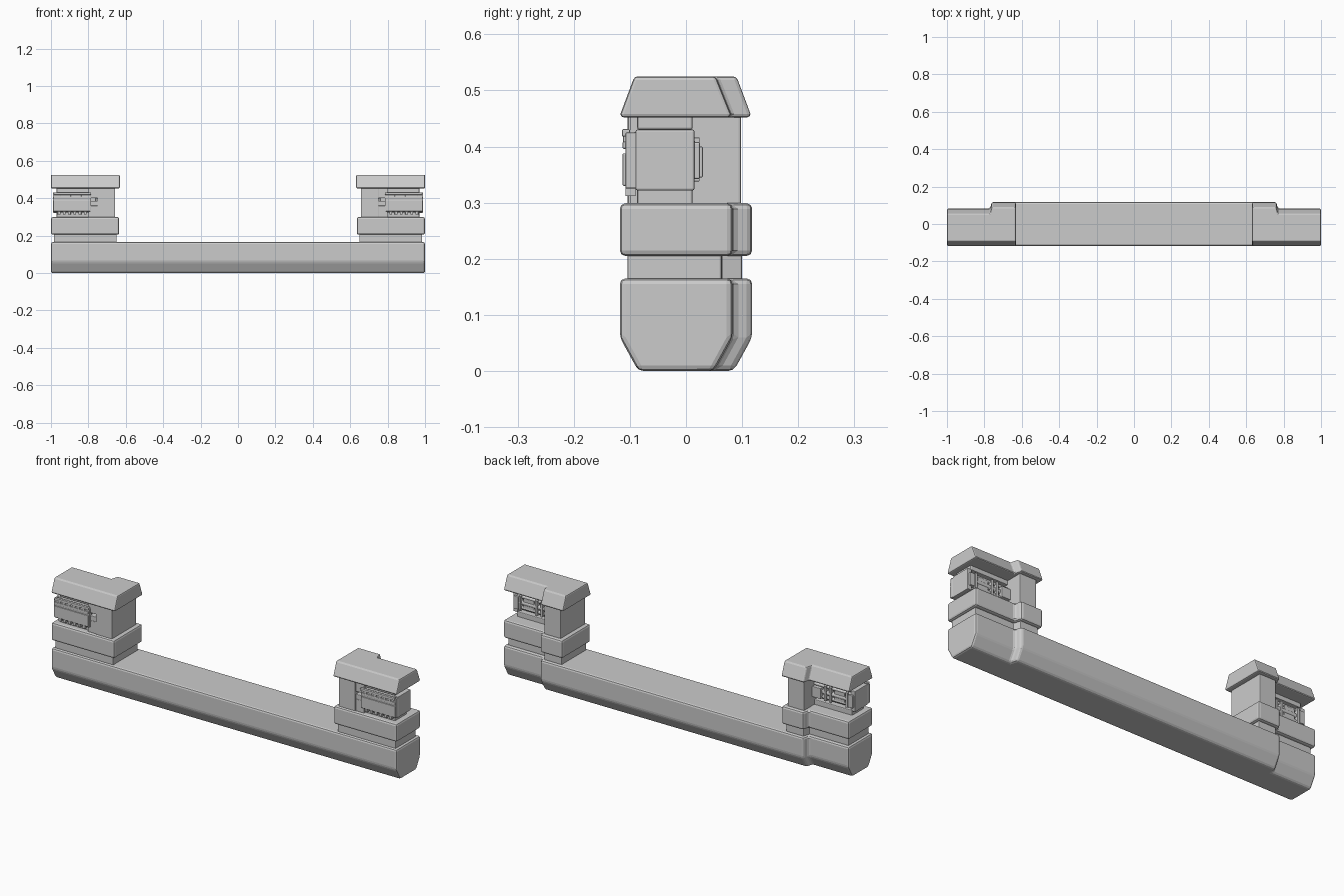
import bpy, bmesh, math
from mathutils import Matrix

if "Cube" in bpy.data.objects:
    bpy.data.objects.remove(bpy.data.objects["Cube"])


def finish(bm, name, bevel, mirror):
    bmesh.ops.recalc_face_normals(bm, faces=bm.faces)
    me = bpy.data.meshes.new(name)
    bm.to_mesh(me)
    bm.free()
    ob = bpy.data.objects.new(name, me)
    bpy.context.collection.objects.link(ob)
    if bevel:
        b = ob.modifiers.new("bevel", "BEVEL")
        b.width, b.segments, b.limit_method = bevel, 2, "ANGLE"
        b.angle_limit = math.radians(25)
    if mirror:
        ob.modifiers.new("mirror", "MIRROR").use_axis[0] = True
    return ob


def loft(name, rings, bevel, mirror=True):
    """Skin stacked plan outlines; rings = [(z, [(x, y), ...]), ...]"""
    bm = bmesh.new()
    loops = [[bm.verts.new((x, y, z)) for x, y in pts] for z, pts in rings]
    n = len(loops[0])
    for a, b in zip(loops, loops[1:]):
        for i in range(n):
            j = (i + 1) % n
            bm.faces.new((a[i], a[j], b[j], b[i]))
    bm.faces.new(loops[0][::-1])
    bm.faces.new(loops[-1])
    return finish(bm, name, bevel, mirror)


def box(name, x0, x1, y0, y1, z0, z1, bevel=0.002):
    pts = [(x0, y0), (x1, y0), (x1, y1), (x0, y1)]
    return loft(name, [(z0, pts), (z1, pts)], bevel)


def rod(name, x0, x1, y, z, r):
    bm = bmesh.new()
    m = Matrix.Translation(((x0 + x1) / 2, y, z)) @ Matrix.Rotation(math.pi / 2, 4, "Y")
    bmesh.ops.create_cone(bm, cap_ends=True, segments=12, radius1=r, radius2=r,
                          depth=x1 - x0, matrix=m)
    return finish(bm, name, 0, True)


def tower(x0, x1, front, back_in, back_out, step=0.76):
    """Stepped plan of a tower: deeper on the inner side"""
    return [(x0, front), (x1, front), (x1, back_out), (step + 0.01, back_out),
            (step, back_in), (x0, back_in)]


def beam(front, back_in, back_out):
    half = [(1, front), (1, back_out), (0.77, back_out), (0.76, back_in)]
    return half + [(-x, y) for x, y in reversed(half)]


# long base beam with chamfered underside and narrower ends
loft("base_beam", [(0, beam(-0.085, 0.085, 0.05)),
                   (0.06, beam(-0.118, 0.118, 0.083)),
                   (0.165, beam(-0.118, 0.118, 0.083))], 0.01, False)

# tower at each end: neck, collar block and sloped cap
neck = tower(0.65, 0.985, -0.104, 0.10, 0.063, 0.75)
loft("tower_neck", [(0.15, neck), (0.22, neck)], 0.003)
collar = tower(0.635, 1, -0.118, 0.118, 0.083)
loft("tower_collar", [(0.205, collar), (0.299, collar)], 0.01)
loft("tower_cap", [(0.452, tower(0.632, 1, -0.117, 0.115, 0.08)),
                   (0.458, tower(0.632, 1, -0.117, 0.115, 0.08)),
                   (0.525, tower(0.632, 1, -0.092, 0.09, 0.053))], 0.006)

# inner column and stepped front panels beside the recess
box("tower_column", 0.657, 0.752, -0.104, 0.098, 0.29, 0.46, 0.004)
box("column_panel_lower", 0.74, 0.80, -0.10, -0.02, 0.29, 0.36)
box("column_panel_upper", 0.74, 0.80, -0.10, -0.02, 0.40, 0.46)
box("panel_latch", 0.745, 0.79, -0.098, -0.05, 0.345, 0.385)

# recess mounts above and below the device
box("mount_upper", 0.75, 0.97, -0.087, 0.012, 0.43, 0.457, 0.004)
box("mount_lower", 0.75, 0.97, -0.087, 0.012, 0.295, 0.325, 0.004)

# device: body, end plate, ribbed front
box("device_body", 0.79, 0.975, -0.092, -0.01, 0.328, 0.427, 0.003)
box("device_end_plate", 0.965, 0.99, -0.09, 0.015, 0.322, 0.43, 0.003)
box("device_front", 0.785, 0.99, -0.108, -0.088, 0.325, 0.425, 0.003)
box("front_top_lip", 0.785, 0.985, -0.114, -0.10, 0.418, 0.431)
box("front_upper_rail", 0.79, 0.988, -0.113, -0.10, 0.396, 0.409)
box("front_lower_panel", 0.79, 0.988, -0.113, -0.10, 0.33, 0.388)
box("end_clip", 0.955, 0.982, 0.0, 0.025, 0.342, 0.408, 0.003)
for i in range(6):
    x = 0.81 + i * 0.028
    box("front_foot", x, x + 0.014, -0.108, -0.09, 0.312, 0.328, 0.001)
    box("front_tooth", x, x + 0.012, -0.112, -0.10, 0.408, 0.42, 0.001)

# mechanism on the back of the device
box("back_plate", 0.76, 0.93, -0.02, 0.002, 0.335, 0.42)
box("back_block_inner", 0.75, 0.80, -0.01, 0.03, 0.345, 0.40)
box("back_block_outer", 0.87, 0.93, -0.01, 0.016, 0.35, 0.405)
for z, r in ((0.352, 0.009), (0.378, 0.012), (0.408, 0.008)):
    rod("back_rod", 0.75, 0.965, 0.008, z, r)
for x in (0.815, 0.845, 0.94):
    box("back_clamp", x, x + 0.012, -0.01, 0.024, 0.338, 0.416, 0.001)
